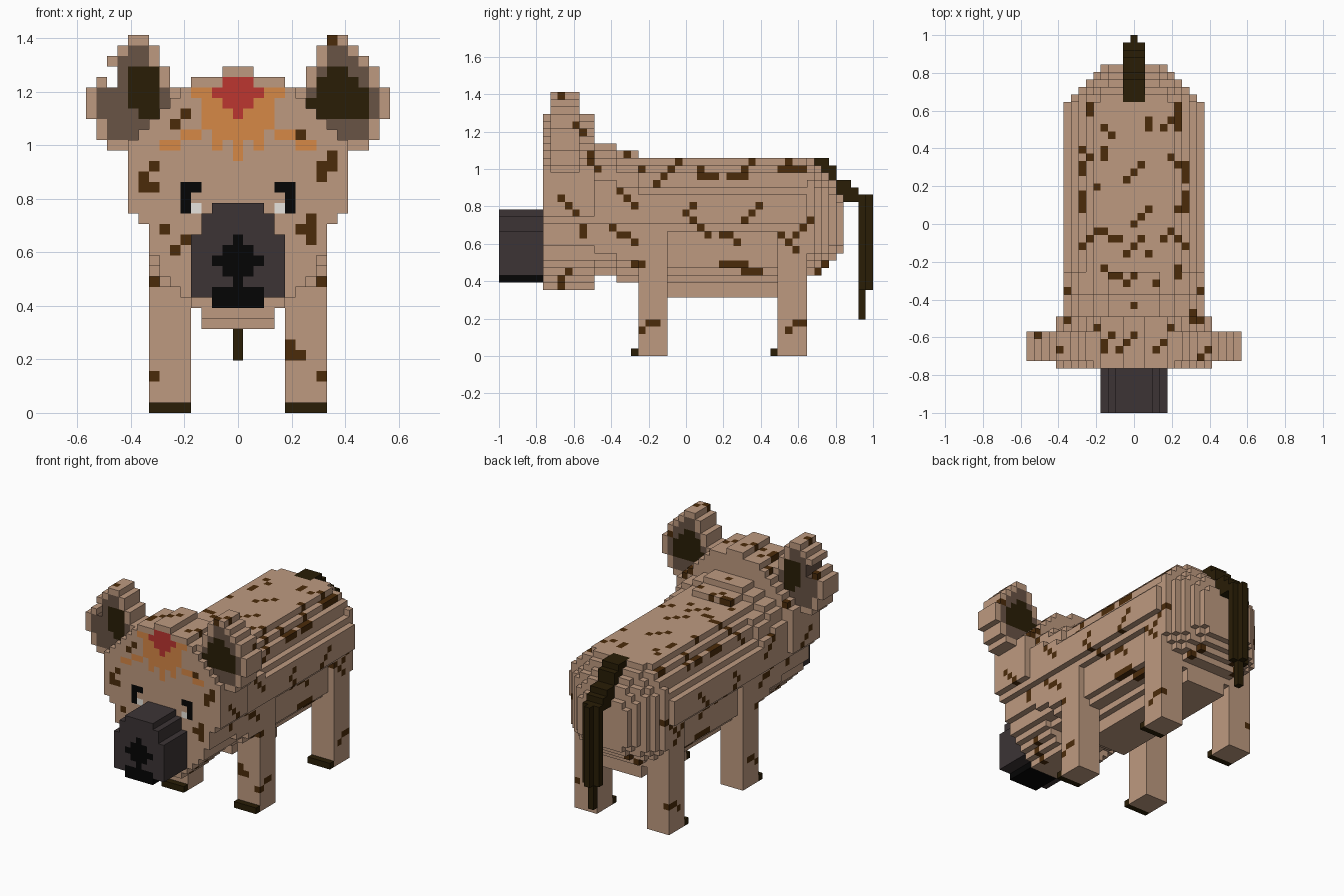
import bpy, bmesh

if "Cube" in bpy.data.objects:
    bpy.data.objects.remove(bpy.data.objects["Cube"])

V = 2 / 51            # cell size: the animal is 51 cells long, 36 high

# Flat colours (sRGB 0-255, converted to linear)
COLOURS = {
    "tan fur": (190, 154, 128), "spot brown": (75, 43, 10),
    "dark hair": (41, 29, 6), "inner ear": (104, 83, 69),
    "muzzle grey": (60, 52, 53), "black": (5, 5, 5),
    "red mark": (188, 54, 48), "orange mark": (214, 136, 70),
    "eye white": (235, 232, 225),
}
TAN, SPOT, DARK, INNER, GREY, BLACK, RED, ORANGE, WHITE = range(9)


def linear(c):
    c /= 255
    return c / 12.92 if c < 0.04045 else ((c + 0.055) / 1.055) ** 2.4


mats = []
for n, rgb in COLOURS.items():
    m = bpy.data.materials.new(n)
    m.diffuse_color = [linear(c) for c in rgb] + [1]
    m.use_nodes = True
    m.node_tree.nodes["Principled BSDF"].inputs["Base Color"].default_value = m.diffuse_color
    mats.append(m)

grid = {}             # (i, j, k) -> [part, colour]; x index is centred on 0


def box(part, i0, i1, j0, j1, k0, k1, col=TAN):
    for i in range(i0, i1 + 1):
        for j in range(j0, j1 + 1):
            for k in range(k0, k1 + 1):
                grid.setdefault((i, j, k), [part, col])


def rows(part, j0, j1, table, col=TAN):
    """Symmetric section: (bottom row, top row, half width)."""
    for k0, k1, h in table:
        box(part, -h, h, j0, j1, k0, k1, col)


def rounded(part, j0, j1, k0, k1, half, p):
    """Rounded section filling rows k0..k1."""
    c, r = (k0 + k1) / 2, (k1 - k0 + 1) / 2
    for k in range(k0, k1 + 1):
        h = round((half + 0.5) * (1 - (abs(k - c) / r) ** p) ** (1 / p) - 0.3)
        h = min(h, 8) if k < 18 else h
        box(part, -h, h, j0, j1, k, k)


def paint(col, i, j, k):
    if (i, j, k) in grid:
        grid[i, j, k][1] = col


# Tail: arched base, then a hanging tuft
for k, j0, j1 in ((26, 42, 44), (25, 42, 45), (24, 43, 45), (23, 44, 47), (22, 45, 48), (21, 47, 49)):
    box("tail", -1, 1, j0, j1, k, k, DARK)
box("tail", -1, 1, 49, 49, 9, 21, DARK)
box("tail", 0, 0, 49, 49, 5, 8, DARK)
box("tail", 0, 0, 50, 50, 9, 21, DARK)

# Muzzle with black lower lip
rows("muzzle", 0, 5, [(11, 16, 4), (17, 18, 3), (19, 19, 2)], GREY)
rows("muzzle", 0, 5, [(10, 10, 2)], BLACK)

# Head
rows("head", 6, 12, [(9, 9, 3), (10, 10, 4), (11, 11, 5), (12, 12, 6), (13, 14, 7),
                     (15, 17, 8), (18, 18, 9), (19, 25, 10), (26, 26, 9), (27, 27, 8),
                     (28, 28, 7), (29, 29, 6), (30, 30, 5), (31, 31, 4), (32, 32, 1)])

# Ears: rim, inner patch and dark centre, coloured right through
RIM = [(35, 9, 10), (34, 8, 11), (33, 8, 12), (32, 7, 13), (31, 7, 13), (30, 6, 14),
       (29, 6, 14), (28, 6, 14), (27, 6, 13), (26, 8, 13), (25, 9, 12)]
PATCH = [(34, 9, 10), (33, 9, 11), (32, 8, 12), (31, 8, 12), (30, 7, 13),
         (29, 7, 13), (28, 7, 13), (27, 8, 12), (26, 10, 12)]
CENTRES = {1: [(32, 9, 10), (31, 8, 11), (30, 8, 12), (29, 7, 12), (28, 7, 12)],
           -1: [(32, 8, 10), (31, 8, 10), (30, 8, 10), (29, 8, 10), (28, 8, 9)]}
for s, part in ((1, "left_ear"), (-1, "right_ear")):
    for k, a, b in RIM:
        box(part, min(s * a, s * b), max(s * a, s * b), 7, 10, k, k)
    for table, col in ((PATCH, INNER), (CENTRES[s], DARK)):
        for k, a, b in table:
            for i in range(a, b + 1):
                for j in range(7, 11):
                    if grid[s * i, j, k][0] == part:
                        paint(col, s * i, j, k)
paint(SPOT, 9, 7, 35)
# Notch torn from one ear
for i, k in ((-13, 32), (-12, 32), (-12, 31)):
    for j in range(7, 11):
        grid.pop((i, j, k), None)

# Legs and toes
for s, side in ((1, "left"), (-1, "right")):
    for j, end in ((19, "front"), (38, "back")):
        a, b = sorted((s * 5, s * 8))
        box(f"{end}_{side}_leg", a, b, j, j + 3, 0, 17)
        box(f"{end}_{side}_toes", a, b, j - 1, j - 1, 0, 0, DARK)

# Neck, trunk and rounded rump
rounded("neck", 13, 15, 11, 28, 9, 2.2)
rounded("neck", 16, 18, 10, 27, 9, 2.2)
rows("trunk", 19, 41, [(8, 9, 3), (10, 10, 4), (11, 11, 6), (12, 16, 7), (17, 17, 8),
                       (18, 21, 9), (22, 22, 8), (23, 24, 7), (25, 25, 6), (26, 26, 5)])
for j, k0, k1, h in ((42, 11, 26, 8), (43, 11, 25, 7), (44, 12, 24, 6),
                     (45, 13, 23, 5), (46, 14, 21, 4)):
    rounded("rump", j, j, k0, k1, h, 2.8)

# Nose and mouth
for k, h in ((16, 0), (15, 1), (14, 2), (13, 1), (12, 0), (11, 2)):
    for i in range(-h, h + 1):
        paint(BLACK, i, 0, k)

# Forehead marks and eyes
for k, h in ((28, 3), (27, 3), (26, 2), (25, 0), (24, 0)):
    for i in range(-h, h + 1):
        paint(ORANGE, i, 6, k)
for k, h in ((31, 1), (30, 2), (29, 1), (28, 0)):
    for i in range(-h, h + 1):
        paint(RED, i, 6, k)
for s in (-1, 1):
    for i, k in ((3, 30), (4, 30), (2, 29), (3, 29), (4, 26), (5, 26), (6, 25), (7, 25), (2, 25)):
        paint(ORANGE, s * i, 6, k)
    for i, k in ((4, 21), (5, 21), (5, 20), (5, 19)):
        paint(BLACK, s * i, 6, k)
    paint(WHITE, s * 4, 6, 19)

# Face and foreleg spots
for i, k in ((9, 23), (9, 24), (8, 22), (8, 23), (7, 18), (7, 17), (6, 17), (7, 16), (6, 26),
             (-9, 21), (-8, 21), (-9, 22), (-8, 23), (-7, 17), (-6, 15), (-5, 16), (-5, 28), (-6, 27)):
    paint(SPOT, i, 6, k)
for i, k in ((5, 6), (5, 5), (6, 5), (8, 3)):
    paint(SPOT, i, 19, k)

# Flank spots: strokes (start j, start k, length, rise per cell), on both sides
for j, k, n, d in ((8, 21, 3, -1), (11, 16, 1, 0), (11, 17, 1, 0), (8, 9, 1, 0), (8, 10, 2, 1),
                   (8, 35, 1, 0), (10, 31, 2, -1), (12, 26, 1, 0), (16, 22, 3, -1), (15, 17, 2, -1),
                   (17, 16, 2, -1), (18, 12, 2, 0), (21, 23, 4, 1), (27, 24, 3, 0), (32, 24, 2, 0),
                   (25, 19, 2, 1), (26, 18, 3, -1), (30, 16, 2, 0), (32, 15, 1, 0), (33, 18, 3, 1),
                   (30, 12, 4, 0), (33, 11, 3, 0), (38, 16, 3, -1), (40, 16, 3, 1), (40, 25, 2, 0),
                   (43, 11, 2, 1), (39, 3, 2, 1), (41, 4, 1, 0), (19, 3, 2, 1), (21, 4, 1, 0)):
    for t in range(n):
        for s in (-1, 1):
            for i in range(14, 0, -1):
                c = (s * i, j + t, k + d * t)
                if c in grid:
                    if grid[c][1] == TAN:
                        paint(SPOT, *c)
                    break

# Back spots: strokes (start i, start j, length, side step) on the topmost cells
for i, j, n, d in ((-3, 37, 2, -1), (2, 38, 2, 0), (4, 38, 2, 1), (6, 38, 2, 0), (-4, 34, 2, 0),
                   (-6, 34, 2, -1), (-1, 31, 3, 1), (-5, 30, 1, 0), (5, 34, 1, 0), (6, 33, 1, 0),
                   (7, 31, 2, 0), (0, 25, 3, 1), (6, 27, 2, 1), (-4, 24, 1, 0), (-3, 23, 1, 0),
                   (-2, 23, 1, 0), (-1, 21, 3, 1), (2, 21, 1, 0), (4, 23, 2, 1), (-3, 18, 2, -1),
                   (-2, 18, 1, 0), (-1, 17, 2, 1), (3, 17, 1, 0), (6, 18, 2, 0), (0, 14, 1, 0),
                   (8, 12, 2, 0), (-4, 8, 2, 0), (-3, 10, 1, 0), (-2, 8, 3, 1), (3, 8, 2, 1)):
    for t in range(n):
        c = (i + d * t, j + t)
        k = max(k for k in range(36) if (*c, k) in grid)
        if grid[(*c, k)][1] == TAN:
            paint(SPOT, *c, k)

# Outer faces of every part, with direction and corner offsets
FACES = []
for axis in range(3):
    for s in (0, 1):
        u, v = (axis + 1) % 3, (axis + 2) % 3
        quad = []
        for a, b in ((0, 0), (1, 0), (1, 1), (0, 1)):
            p = [0, 0, 0]
            p[axis], p[u], p[v] = s, a, b
            quad.append(p)
        step = [0, 0, 0]
        step[axis] = 2 * s - 1
        FACES.append((step, quad if s else quad[::-1]))

for part in dict.fromkeys(cell[0] for cell in grid.values()):
    bm, verts = bmesh.new(), {}
    for (i, j, k), (owner, col) in grid.items():
        for (dx, dy, dz), quad in FACES:
            if owner != part or (i + dx, j + dy, k + dz) in grid:
                continue
            loop = []
            for a, b, c in quad:
                x, y, z = key = (i + a, j + b, k + c)
                if key not in verts:
                    verts[key] = bm.verts.new(((x - 0.5) * V, y * V - 1, z * V))
                loop.append(verts[key])
            bm.faces.new(loop).material_index = col
    mesh = bpy.data.meshes.new(part)
    bm.to_mesh(mesh)
    bm.free()
    for m in mats:
        mesh.materials.append(m)
    bpy.context.collection.objects.link(bpy.data.objects.new(part, mesh))
